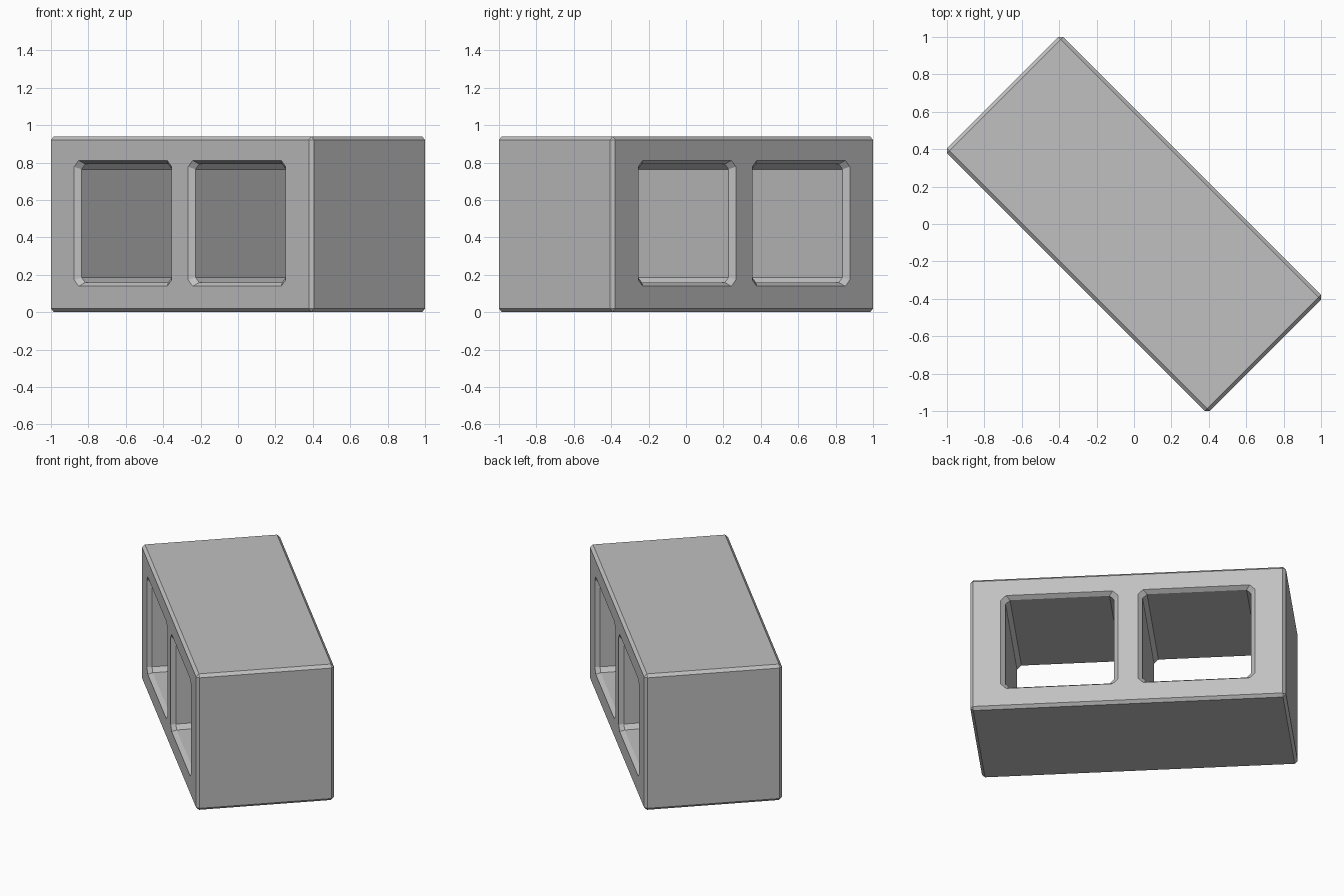
import bpy, bmesh, math

if "Cube" in bpy.data.objects:
    bpy.data.objects.remove(bpy.data.objects["Cube"])

HALF_L, HALF_W, HEIGHT, EDGE = 0.993, 0.439, 0.94, 0.019
HOLE_X, HOLE_Z = 0.431, 0.475            # hole centres
HOLE_HX, HOLE_HZ, CORNER = 0.341, 0.317, 0.028
FLARE, FLARE_Z, OVER = 0.028, 0.019, 0.02

concrete = bpy.data.materials.new("concrete_grey")
concrete.diffuse_color = (0.53, 0.53, 0.53, 1)
concrete.use_nodes = True
concrete.node_tree.nodes["Principled BSDF"].inputs["Base Color"].default_value = concrete.diffuse_color


def make_object(name, bm):
    bmesh.ops.recalc_face_normals(bm, faces=bm.faces)
    mesh = bpy.data.meshes.new(name)
    bm.to_mesh(mesh)
    bm.free()
    mesh.materials.append(concrete)
    obj = bpy.data.objects.new(name, mesh)
    bpy.context.collection.objects.link(obj)
    obj.rotation_euler.z = -math.pi / 4
    return obj


def octagon(cx, hx, hz, c):
    """Rectangle in x-z with cut corners."""
    pts = [(hx, hz - c), (hx - c, hz), (c - hx, hz), (-hx, hz - c),
           (-hx, c - hz), (c - hx, -hz), (hx - c, -hz), (hx, c - hz)]
    return [(cx + x, HOLE_Z + z) for x, z in pts]


def hole_cutter(name, cx):
    """Core tunnel with a flared mouth at each end."""
    bm = bmesh.new()
    k = (FLARE + OVER) / FLARE
    wide = octagon(cx, HOLE_HX + FLARE * k, HOLE_HZ + FLARE_Z * k, CORNER + 0.01)
    narrow = octagon(cx, HOLE_HX, HOLE_HZ, CORNER)
    out, inn = HALF_W + OVER, HALF_W - FLARE
    rings = [[bm.verts.new((x, y, z)) for x, z in prof]
             for prof, y in ((wide, -out), (narrow, -inn), (narrow, inn), (wide, out))]
    for a, b in zip(rings, rings[1:]):
        for i in range(8):
            j = (i + 1) % 8
            bm.faces.new((a[i], a[j], b[j], b[i]))
    bm.faces.new(rings[0])
    bm.faces.new(rings[-1])
    obj = make_object(name, bm)
    obj.hide_render = True
    obj.hide_viewport = True
    return obj


# Solid block with chamfered edges
bm = bmesh.new()
bmesh.ops.create_cube(bm, size=1)
for v in bm.verts:
    v.co = (v.co.x * 2 * HALF_L, v.co.y * 2 * HALF_W, (v.co.z + 0.5) * HEIGHT)
bmesh.ops.bevel(bm, geom=bm.edges[:], offset=EDGE, segments=1,
                affect='EDGES', profile=0.5)
block = make_object("concrete_block", bm)

# Two through holes
for side, label in ((-1, "left"), (1, "right")):
    mod = block.modifiers.new(label + "_hole", 'BOOLEAN')
    mod.operation = 'DIFFERENCE'
    mod.solver = 'EXACT'
    mod.object = hole_cutter(label + "_hole_cutter", side * HOLE_X)
